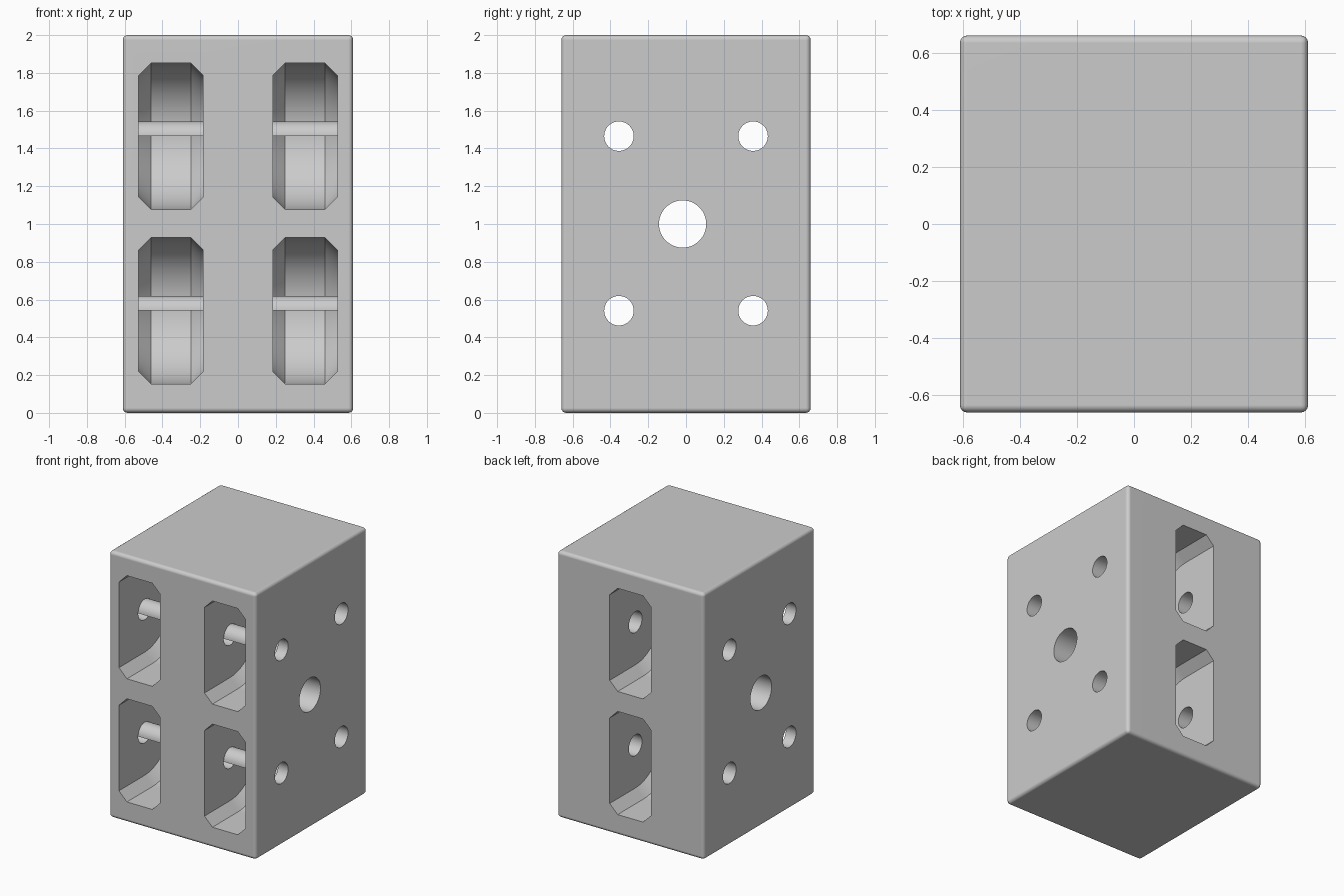
import bpy, bmesh, math
from mathutils import Matrix

cube = bpy.data.objects.get("Cube")
if cube:
    bpy.data.objects.remove(cube, do_unlink=True)

WIDTH, DEPTH, HEIGHT = 1.22, 1.32, 2.0
AXLE_Y, AXLE_Z = 0.355, (0.541, 1.465)
SLOT_R, SLOT_W, CHAMFER = 0.387, 0.171, 0.066
HOLE_R = 0.078

grey = bpy.data.materials.new("light grey")
grey.use_nodes = True
colour = (0.6, 0.6, 0.6, 1)
grey.diffuse_color = colour
grey.node_tree.nodes["Principled BSDF"].inputs["Base Color"].default_value = colour


def make_object(name, bm):
    mesh = bpy.data.meshes.new(name)
    bmesh.ops.recalc_face_normals(bm, faces=bm.faces)
    bm.to_mesh(mesh)
    bm.free()
    mesh.materials.append(grey)
    obj = bpy.data.objects.new(name, mesh)
    bpy.context.collection.objects.link(obj)
    return obj


def slot_cutter(x, z, side):
    """Chamfered channel open towards side (-1 front, 1 back), with a round inner end."""
    bm = bmesh.new()
    steps = 32
    path = [(0.5, 0, 1)]
    for i in range(steps + 1):
        a = math.pi * i / steps
        path.append((0, math.sin(a), math.cos(a)))
    path.append((0.5, 0, -1))
    inner = SLOT_R - CHAMFER
    section = [(-SLOT_W, inner), (CHAMFER - SLOT_W, SLOT_R),
               (SLOT_W - CHAMFER, SLOT_R), (SLOT_W, inner)]
    rows = [[bm.verts.new((x + px, side * (AXLE_Y + out - r * dy), z + r * dz))
             for px, r in section] for out, dy, dz in path]
    for a, b in zip(rows, rows[1:]):
        for k in range(3):
            bm.faces.new((a[k], a[k + 1], b[k + 1], b[k]))
    bm.faces.new([row[0] for row in rows])
    bm.faces.new([row[3] for row in rows])
    bm.faces.new(rows[0] + rows[-1][::-1])
    return make_object("slot_cutter", bm)


def drill_cutter(y, z, radius):
    bm = bmesh.new()
    bmesh.ops.create_cone(bm, cap_ends=True, segments=48, radius1=radius,
                          radius2=radius, depth=2,
                          matrix=Matrix.Translation((0, y, z)) @ Matrix.Rotation(math.pi / 2, 4, "Y"))
    return make_object("drill_cutter", bm)


# Block with rounded edges
bm = bmesh.new()
bmesh.ops.create_cube(bm, size=1, matrix=Matrix.Translation((0, 0, HEIGHT / 2))
                      @ Matrix.Diagonal((WIDTH, DEPTH, HEIGHT, 1)))
bmesh.ops.bevel(bm, geom=bm.edges[:], offset=0.026, segments=4, profile=0.5, affect="EDGES")
block = make_object("block", bm)

# Four front slots, two back slots, and the cross-drilled holes
cutters = [drill_cutter(-0.018, HEIGHT / 2, 0.125)]
for z in AXLE_Z:
    cutters += [slot_cutter(x, z, -1) for x in (-0.355, 0.355)]
    cutters.append(slot_cutter(0, z, 1))
    cutters += [drill_cutter(s * AXLE_Y, z, HOLE_R) for s in (-1, 1)]

for cutter in cutters:
    mod = block.modifiers.new("cut", "BOOLEAN")
    mod.operation, mod.solver, mod.object = "DIFFERENCE", "EXACT", cutter
bpy.context.view_layer.update()
graph = bpy.context.evaluated_depsgraph_get()
mesh = bpy.data.meshes.new_from_object(block.evaluated_get(graph))
block.modifiers.clear()
block.data = mesh
mesh.materials.clear()
mesh.materials.append(grey)
for cutter in cutters:
    bpy.data.objects.remove(cutter, do_unlink=True)

# Half-round axle shells across the front slots
shells = []
for z in AXLE_Z:
    for x in (-0.355, 0.355):
        bm = bmesh.new()
        angles = [math.pi * i / 24 for i in range(25)]
        ends = [[bm.verts.new((x + s * SLOT_W, HOLE_R * math.cos(a) - AXLE_Y,
                               z + HOLE_R * math.sin(a))) for a in angles] for s in (-1, 1)]
        for i in range(24):
            bm.faces.new((ends[0][i], ends[1][i], ends[1][i + 1], ends[0][i + 1]))
        shell = make_object("axle_shell", bm)
        if shell.data.polygons[12].normal.z < 0:
            shell.data.flip_normals()
        shells.append(shell)

# Smooth curves, crisp edges
bpy.ops.object.select_all(action="DESELECT")
for obj in [block] + shells:
    obj.select_set(True)
bpy.context.view_layer.objects.active = block
bpy.ops.object.shade_smooth_by_angle(angle=math.radians(30))
weighted = block.modifiers.new("even_shading", "WEIGHTED_NORMAL")
weighted.keep_sharp = True
